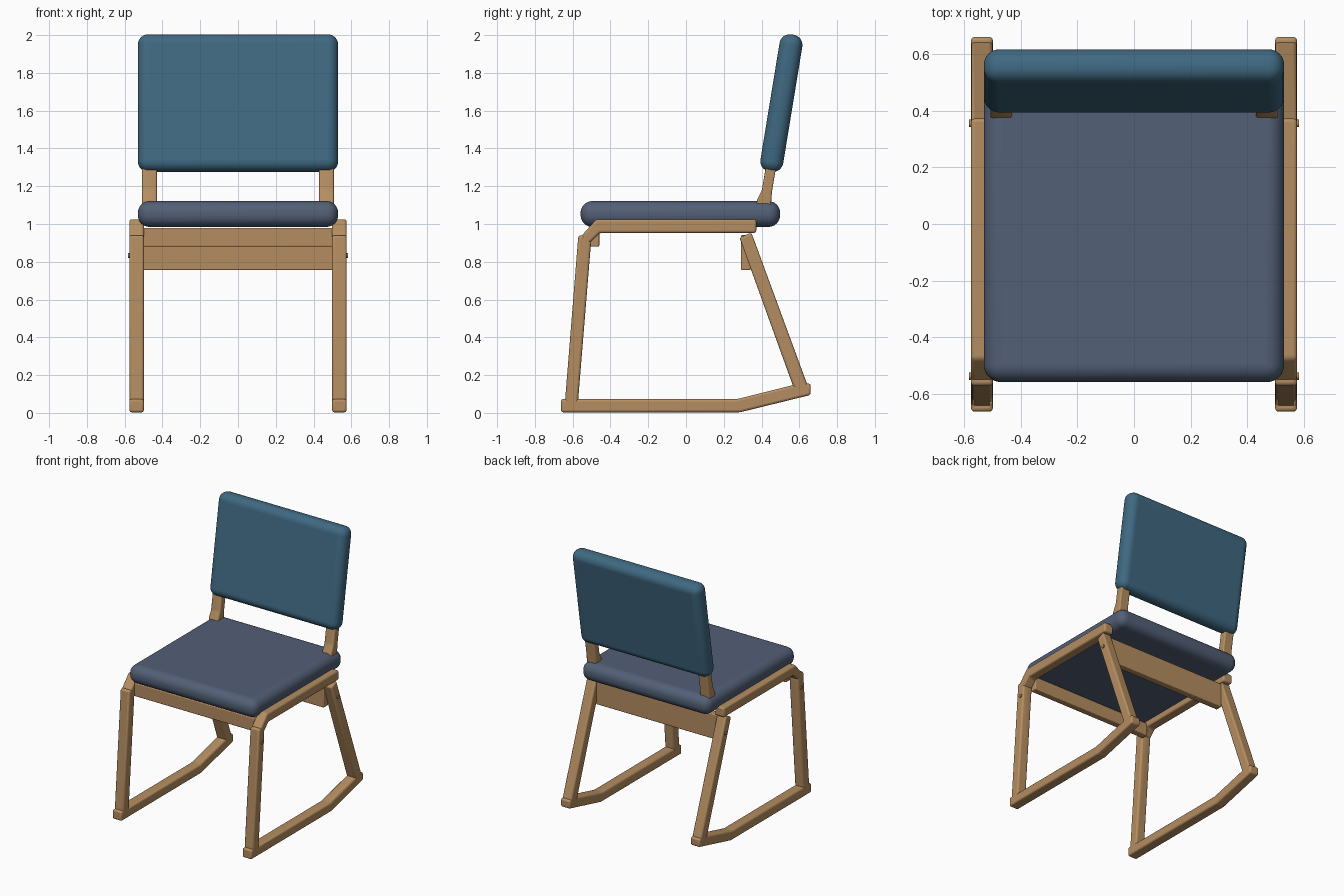
import bpy, bmesh, math
from mathutils import Matrix

if "Cube" in bpy.data.objects:
    bpy.data.objects.remove(bpy.data.objects["Cube"])


def mat(name, col):
    m = bpy.data.materials.new(name)
    m.diffuse_color = (*col, 1)
    m.use_nodes = True
    m.node_tree.nodes["Principled BSDF"].inputs["Base Color"].default_value = m.diffuse_color
    return m


WOOD = mat("wood", (0.46, 0.27, 0.12))
SEAT = mat("seat_fabric", (0.085, 0.115, 0.18))
BACK = mat("back_fabric", (0.05, 0.14, 0.22))


def finish(name, bm, material, bevel, segs):
    bmesh.ops.recalc_face_normals(bm, faces=bm.faces)
    me = bpy.data.meshes.new(name)
    bm.to_mesh(me)
    bm.free()
    me.materials.append(material)
    ob = bpy.data.objects.new(name, me)
    bpy.context.collection.objects.link(ob)
    if bevel:
        b = ob.modifiers.new("round", 'BEVEL')
        b.width, b.segments, b.limit_method = bevel, segs, 'ANGLE'
        b.angle_limit = math.radians(10)
    bpy.context.view_layer.objects.active = ob
    ob.select_set(True)
    bpy.ops.object.shade_smooth_by_angle(angle=math.radians(35))
    ob.select_set(False)
    return ob


def box(name, center, size, material, bevel, segs=3, tilt=0):
    bm = bmesh.new()
    bmesh.ops.create_cube(bm, size=1, matrix=Matrix.Diagonal((*size, 1)))
    ob = finish(name, bm, material, bevel, segs)
    ob.location, ob.rotation_euler.x = center, tilt
    return ob


def plank(name, profile, x0, x1, bevel=0.012):
    """Extrude a (y, z) side profile along x."""
    bm = bmesh.new()
    f = bm.faces.new([bm.verts.new((x0, y, z)) for y, z in profile])
    ext = bmesh.ops.extrude_face_region(bm, geom=[f])["geom"]
    bmesh.ops.translate(bm, vec=(x1 - x0, 0, 0),
                        verts=[v for v in ext if isinstance(v, bmesh.types.BMVert)])
    return finish(name, bm, WOOD, bevel, 3)


# side profiles of the frame members
PARTS = {
    "floor_runner": [(-0.662, 0.003), (0.285, 0.003), (0.66, 0.095), (0.66, 0.155), (0.60, 0.155),
                     (0.27, 0.073), (-0.662, 0.073)],
    "front_leg": [(-0.643, 0.03), (-0.574, 0.03), (-0.503, 0.90), (-0.515, 0.94), (-0.57, 0.94)],
    "rear_leg": [(0.58, 0.105), (0.655, 0.115), (0.346, 0.955), (0.283, 0.928)],
    "seat_rail": [(-0.555, 0.935), (-0.515, 0.895), (-0.457, 0.953), (0.372, 0.953),
                  (0.372, 1.025), (-0.475, 1.025)],
}
POST = [(0.37, 1.04), (0.375, 1.125), (0.402, 1.18), (0.455, 1.50), (0.51, 1.50),
        (0.455, 1.17), (0.445, 1.04)]

for side, s in (("left", -1), ("right", 1)):
    for part, prof in PARTS.items():
        plank(f"{part}_{side}", prof, s * 0.498, s * 0.575)
    plank(f"back_post_{side}", POST, s * 0.43, s * 0.507, 0.008)
    # bolt heads on the outer face of the legs
    for where, y in (("front", -0.537), ("rear", 0.355)):
        bm = bmesh.new()
        bmesh.ops.create_cone(bm, cap_ends=True, segments=16, radius1=0.013, radius2=0.013,
                              depth=0.04, matrix=Matrix.Translation((s * 0.562, y, 0.833))
                              @ Matrix.Rotation(math.pi / 2, 4, 'Y'))
        finish(f"bolt_{where}_{side}", bm, WOOD, 0, 0)

# cross rails
box("front_cross_rail", (0, -0.484, 0.93), (1.01, 0.05, 0.1), WOOD, 0.006)
box("rear_cross_rail", (0, 0.317, 0.848), (1.01, 0.052, 0.185), WOOD, 0.006)

# cushions
box("seat_cushion", (0, -0.03, 1.053), (1.06, 1.056, 0.137), SEAT, 0.062, 8)
box("back_cushion", (0, 0.505, 1.64), (1.06, 0.122, 0.735), BACK, 0.055, 8, math.radians(-9.3))
